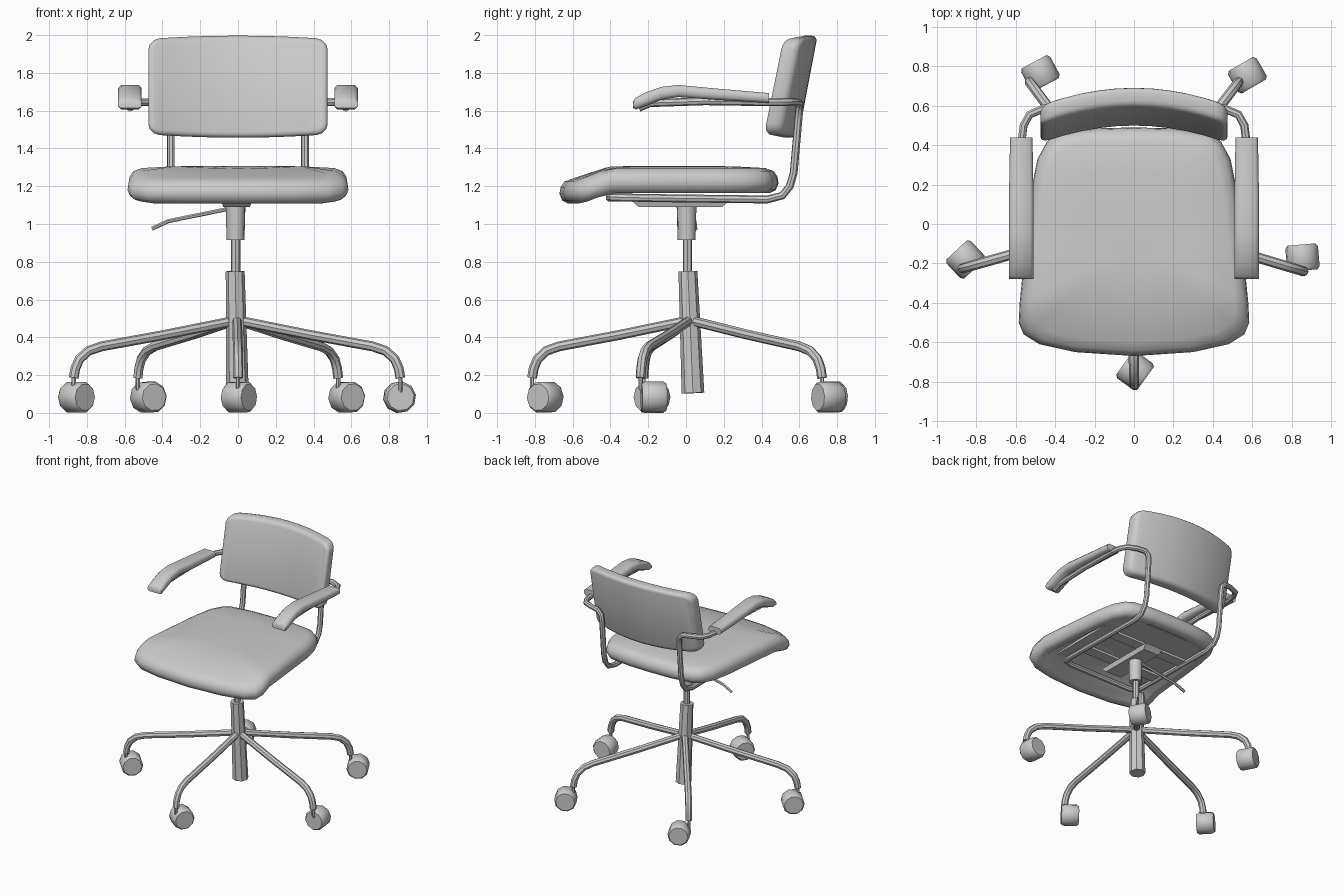
import bpy, bmesh, math
from mathutils import Vector, Matrix

if "Cube" in bpy.data.objects:
    bpy.data.objects.remove(bpy.data.objects["Cube"])

grey = bpy.data.materials.new("plain_grey")
grey.diffuse_color = (0.6, 0.6, 0.6, 1)
grey.use_nodes = True
grey.node_tree.nodes["Principled BSDF"].inputs["Base Color"].default_value = grey.diffuse_color


def finish(name, bm, angle=40):
    bmesh.ops.recalc_face_normals(bm, faces=bm.faces)
    me = bpy.data.meshes.new(name)
    bm.to_mesh(me)
    bm.free()
    ob = bpy.data.objects.new(name, me)
    bpy.context.collection.objects.link(ob)
    me.materials.append(grey)
    bpy.ops.object.select_all(action='DESELECT')
    ob.select_set(True)
    bpy.context.view_layer.objects.active = ob
    bpy.ops.object.shade_smooth_by_angle(angle=math.radians(angle))
    return ob


def loft(bm, rings):
    """Bridge equal-length rings of points and cap both ends."""
    vs = [[bm.verts.new(p) for p in r] for r in rings]
    n = len(vs[0])
    for a, b in zip(vs, vs[1:]):
        for i in range(n):
            bm.faces.new((a[i], a[(i + 1) % n], b[(i + 1) % n], b[i]))
    bm.faces.new(vs[0])
    bm.faces.new(vs[-1])


def tube(name, pts, radii, sides=8):
    """Sweep a round section along a path."""
    pts = [Vector(p) for p in pts]
    if not isinstance(radii, (list, tuple)):
        radii = [radii] * len(pts)
    rings, u = [], None
    for i, p in enumerate(pts):
        a, b = pts[max(i - 1, 0)], pts[min(i + 1, len(pts) - 1)]
        t = (b - a).normalized()
        if u is None:
            u = t.orthogonal().normalized()
        u = (u - t * u.dot(t)).normalized()
        v = t.cross(u)
        rings.append([p + radii[i] * (u * math.cos(k * math.tau / sides) + v * math.sin(k * math.tau / sides))
                      for k in range(sides)])
    bm = bmesh.new()
    loft(bm, rings)
    return finish(name, bm)


def box(name, lo, hi, taper=1.0):
    """Box whose lower face is scaled by taper."""
    c = [(a + b) / 2 for a, b in zip(lo, hi)]
    h = [(b - a) / 2 for a, b in zip(lo, hi)]
    bm = bmesh.new()
    loft(bm, [[(c[0] + sx * h[0] * k, c[1] + sy * h[1] * k, z)
               for sx, sy in ((-1, -1), (1, -1), (1, 1), (-1, 1))]
              for k, z in ((taper, lo[2]), (1, hi[2]))])
    return finish(name, bm)


# Seat cushion: plan outline stacked in scaled rings, front edge drooping
half = [(0, -0.67), (0.3, -0.65), (0.48, -0.61), (0.56, -0.56), (0.585, -0.50), (0.58, -0.40),
        (0.55, -0.1), (0.52, 0.18), (0.49, 0.33), (0.44, 0.42), (0.38, 0.46), (0.2, 0.485), (0, 0.49)]
outline = half + [(-x, y) for x, y in half[-2:0:-1]]
profile = [(0.78, 1.195), (0.84, 1.17), (0.92, 1.163), (0.975, 1.18), (1.0, 1.215),
           (0.99, 1.25), (0.955, 1.28), (0.88, 1.296), (0.6, 1.305), (0.25, 1.308)]


def droop(y):
    t = min(max((-0.38 - y) / 0.2, 0), 1)
    return -0.055 * t * t * (3 - 2 * t)


bm = bmesh.new()
loft(bm, [[(x * s, (y + 0.09) * s - 0.09, z + droop((y + 0.09) * s - 0.09)) for x, y in outline]
          for s, z in profile])
finish("seat_cushion", bm, 50)

# Backrest: rounded slab, sliced into columns, then curved and tilted
bm = bmesh.new()
bmesh.ops.create_cube(bm, size=1, matrix=Matrix.Diagonal((0.95, 0.10, 0.54, 1)))
corner = [e for e in bm.edges if abs(e.verts[0].co.y - e.verts[1].co.y) > 0.05]
bmesh.ops.bevel(bm, geom=corner, offset=0.06, segments=3, profile=0.5, affect='EDGES')
rim = [e for e in bm.edges if abs(e.verts[0].co.y - e.verts[1].co.y) < 0.001]
bmesh.ops.bevel(bm, geom=rim, offset=0.03, segments=3, profile=0.5, affect='EDGES')
for i in range(-4, 5):
    bmesh.ops.bisect_plane(bm, geom=bm.verts[:] + bm.edges[:] + bm.faces[:],
                           plane_co=(i * 0.09, 0, 0), plane_no=(1, 0, 0))
for v in bm.verts:
    x, y, z = v.co
    edge = (x / 0.475) ** 2
    v.co = (x, y + 0.595 + 0.19 * z - 0.09 * edge, 1.727 + z - 0.018 * edge * z / 0.27)
finish("backrest", bm, 50)

# Continuous frame tube: arm, upright, under the seat, front crossing, mirrored
side = [(0.57, -0.25, 1.615), (0.57, -0.19, 1.64), (0.57, 0.1, 1.65), (0.57, 0.42, 1.645), (0.56, 0.50, 1.645),
        (0.53, 0.555, 1.645), (0.46, 0.585, 1.645), (0.39, 0.60, 1.64), (0.36, 0.60, 1.61),
        (0.355, 0.595, 1.55), (0.355, 0.57, 1.27), (0.355, 0.55, 1.20), (0.355, 0.51, 1.15),
        (0.355, 0.43, 1.13), (0.355, 0, 1.135), (0.355, -0.34, 1.14), (0.335, -0.39, 1.14), (0.28, -0.405, 1.14)]
tube("frame_tube", side + [(-x, y, z) for x, y, z in reversed(side)], 0.021)

# Armrest pads
sections = [(0.44, 1.667, 0.026), (0.15, 1.688, 0.03), (-0.04, 1.704, 0.032), (-0.13, 1.692, 0.034),
            (-0.21, 1.662, 0.036), (-0.265, 1.638, 0.032), (-0.28, 1.632, 0.018)]
shape = [(-1, -0.5), (-0.75, -1), (0.75, -1), (1, -0.5), (1, 0.5), (0.75, 1), (-0.75, 1), (-1, 0.5)]
for s, label in ((-1, "left"), (1, "right")):
    bm = bmesh.new()
    loft(bm, [[(s * 0.572 + a * (0.057 if y > 0.3 else 0.062), y, z + b * h) for a, b in shape]
              for y, z, h in sections])
    finish("armrest_" + label, bm, 50)

# Mechanism under the seat
box("mechanism_plate", (-0.09, -0.29, 1.09), (0.075, 0.23, 1.125), 0.85)
for y, label in ((-0.15, "front"), (0.15, "rear")):
    box("crossbar_" + label, (-0.35, y - 0.045, 1.13), (0.35, y + 0.045, 1.15))
box("seat_pan", (-0.42, -0.40, 1.175), (0.42, 0.38, 1.20))
tube("height_lever", [(-0.05, 0.03, 1.08), (-0.37, 0.045, 1.015), (-0.455, 0.05, 0.975)], 0.011, 6)

# Centre column
tube("column_cap", [(-0.013, 0.003, 0.915), (-0.013, 0.003, 1.10)], [0.048, 0.053], 10)
tube("gas_piston", [(-0.013, 0.008, 0.70), (-0.013, 0.008, 0.93)], 0.025, 8)
tube("column", [(-0.003, 0.037, 0.105), (-0.015, 0.01, 0.75)], [0.06, 0.05], 8)

# Five star legs with pins and casters: leg end, caster centre, axle angle
legs = [((0, -0.815), (0.005, -0.745), 144), ((0.86, -0.24), (0.855, -0.17), 95),
        ((0.53, 0.72), (0.575, 0.755), 120), ((-0.53, 0.72), (-0.475, 0.765), 118),
        ((-0.87, -0.225), (-0.855, -0.18), 133)]
hub = Vector((-0.005, 0.02, 0))
for i, (end, wheel, angle) in enumerate(legs, 1):
    e = Vector((*end, 0)) - hub
    path = [(0.03, 0.485), (0.45, 0.412), (0.83, 0.352), (0.91, 0.328), (0.965, 0.285), (0.99, 0.235), (1.0, 0.185)]
    tube(f"leg_{i}", [hub + e * k + Vector((0, 0, z)) for k, z in path], 0.026)
    tube(f"caster_pin_{i}", [(*end, 0.20), (*end, 0.13), ((end[0] + wheel[0]) / 2, (end[1] + wheel[1]) / 2, 0.08)],
         0.012, 6)
    a = math.radians(angle)
    axle = Vector((math.cos(a), math.sin(a), 0))
    c = Vector((*wheel, 0.083))
    tube(f"caster_{i}", [c + axle * t for t in (-0.066, -0.05, 0.05, 0.066)], [0.072, 0.084, 0.084, 0.072], 10)
